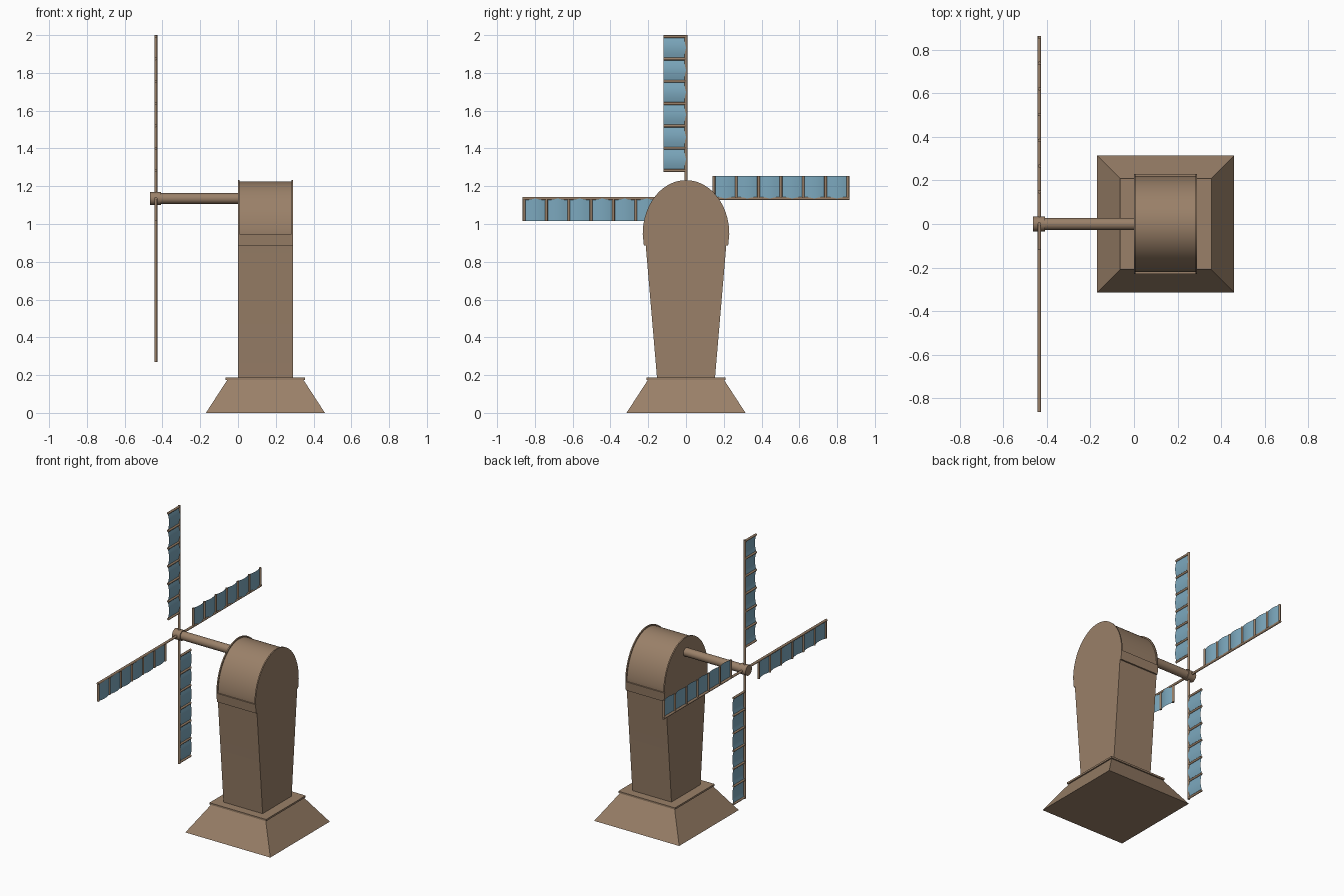
import bpy, bmesh, math
from mathutils import Matrix, Vector

if "Cube" in bpy.data.objects:
    bpy.data.objects.remove(bpy.data.objects["Cube"])


def material(name, color):
    m = bpy.data.materials.new(name)
    m.diffuse_color = (*color, 1)
    m.use_nodes = True
    m.node_tree.nodes["Principled BSDF"].inputs["Base Color"].default_value = m.diffuse_color
    return m


WOOD = material("wood", (0.323, 0.217, 0.14))
CLOTH = material("sail_cloth", (0.2, 0.39, 0.51))
AXLE = Vector((-0.435, 0, 1.135))


def finish(name, bm, mat=WOOD, smooth=True):
    bmesh.ops.recalc_face_normals(bm, faces=bm.faces)
    me = bpy.data.meshes.new(name)
    bm.to_mesh(me)
    bm.free()
    ob = bpy.data.objects.new(name, me)
    bpy.context.collection.objects.link(ob)
    me.materials.append(mat)
    if smooth:
        bpy.ops.object.select_all(action='DESELECT')
        ob.select_set(True)
        bpy.context.view_layer.objects.active = ob
        bpy.ops.object.shade_smooth_by_angle(angle=math.radians(35))
    return ob


def prism(name, profile, x0, x1):
    # extrude a (y, z) outline along x
    bm = bmesh.new()
    f = bm.faces.new([bm.verts.new((x0, y, z)) for y, z in profile])
    ext = bmesh.ops.extrude_face_region(bm, geom=[f])
    verts = [v for v in ext["geom"] if isinstance(v, bmesh.types.BMVert)]
    bmesh.ops.translate(bm, vec=(x1 - x0, 0, 0), verts=verts)
    bm.faces.ensure_lookup_table()
    if not any(len(g.verts) == len(profile) and abs(g.calc_center_median().x - x0) < 1e-5
               for g in bm.faces):
        bm.faces.new([v for v in bm.verts if abs(v.co.x - x0) < 1e-6])
    return finish(name, bm)


def frustum(name, cx, z0, z1, bottom, top):
    # square block with different half-widths at bottom and top
    bm = bmesh.new()
    bmesh.ops.create_cube(bm, size=2)
    for v in bm.verts:
        h = top if v.co.z > 0 else bottom
        v.co = (cx + v.co.x * h, v.co.y * h, z1 if v.co.z > 0 else z0)
    return finish(name, bm, smooth=False)


def add_rod(bm, a, b, r, segs=12):
    a, b = Vector(a), Vector(b)
    d = b - a
    mat = Matrix.Translation((a + b) / 2) @ d.to_track_quat('Z', 'Y').to_matrix().to_4x4()
    bmesh.ops.create_cone(bm, cap_ends=True, segments=segs, radius1=r, radius2=r,
                          depth=d.length, matrix=mat)


def rod(name, a, b, r, segs=32):
    bm = bmesh.new()
    add_rod(bm, a, b, r, segs)
    return finish(name, bm)


def arch(a, b, n=40):
    return [(a * math.cos(math.pi * i / n), 0.948 + b * math.sin(math.pi * i / n))
            for i in range(n + 1)]


# stepped base
frustum("base", 0.145, 0, 0.177, 0.315, 0.2)
frustum("base_slab", 0.145, 0.175, 0.187, 0.21, 0.21)

# tapered tower body with arched top
prism("tower", [(-0.153, 0.18), (0.153, 0.18), (0.213, 0.885)] + arch(0.221, 0.276)
      + [(-0.213, 0.885)], 0, 0.29)

# sloping skirts where the roof meets the walls
for name, s in (("roof_skirt_right", 1), ("roof_skirt_left", -1)):
    prism(name, [(s * 0.21, 0.885), (s * 0.223, 0.885), (s * 0.229, 0.946),
                 (s * 0.21, 0.946)], 0, 0.29)

# raised rims at both roof ends, flush with the end walls
rim = arch(0.229, 0.284) + arch(0.216, 0.271)[::-1]
prism("roof_rim_front", rim, 0, 0.008)
prism("roof_rim_back", rim, 0.282, 0.29)

# shaft and hub
rod("shaft", (-0.44, 0, AXLE.z), (0.01, 0, AXLE.z), 0.028)
rod("hub", (-0.465, 0, AXLE.z), (-0.408, 0, AXLE.z), 0.034)

# four blades: spar with battens, and cloth sagging between them
FIRST, STEP, PANELS, WIDTH = 0.148, 0.1182, 6, 0.12
for i, side in enumerate(("top", "right", "bottom", "left")):
    turn = Matrix.Translation(AXLE) @ Matrix.Rotation(-i * math.pi / 2, 4, 'X')
    bm = bmesh.new()
    add_rod(bm, (0, 0, 0), (0, 0, 0.865), 0.008)
    for k in range(PANELS + 1):
        z = FIRST + k * STEP
        add_rod(bm, (0, 0, z), (0, -WIDTH, z), 0.0075)
    bm.transform(turn)
    finish("blade_frame_" + side, bm)

    bm = bmesh.new()
    rows = []
    for s in range(PANELS * 8 + 1):
        bow = 0.01 * math.sin(math.pi * (s % 8) / 8) - 0.002
        z = FIRST + s * STEP / 8
        rows.append([bm.verts.new((bow, y, z)) for y in (0, -WIDTH)])
    for p, q in zip(rows, rows[1:]):
        bm.faces.new((p[0], p[1], q[1], q[0]))
    bm.transform(turn)
    finish("sail_" + side, bm, CLOTH)
